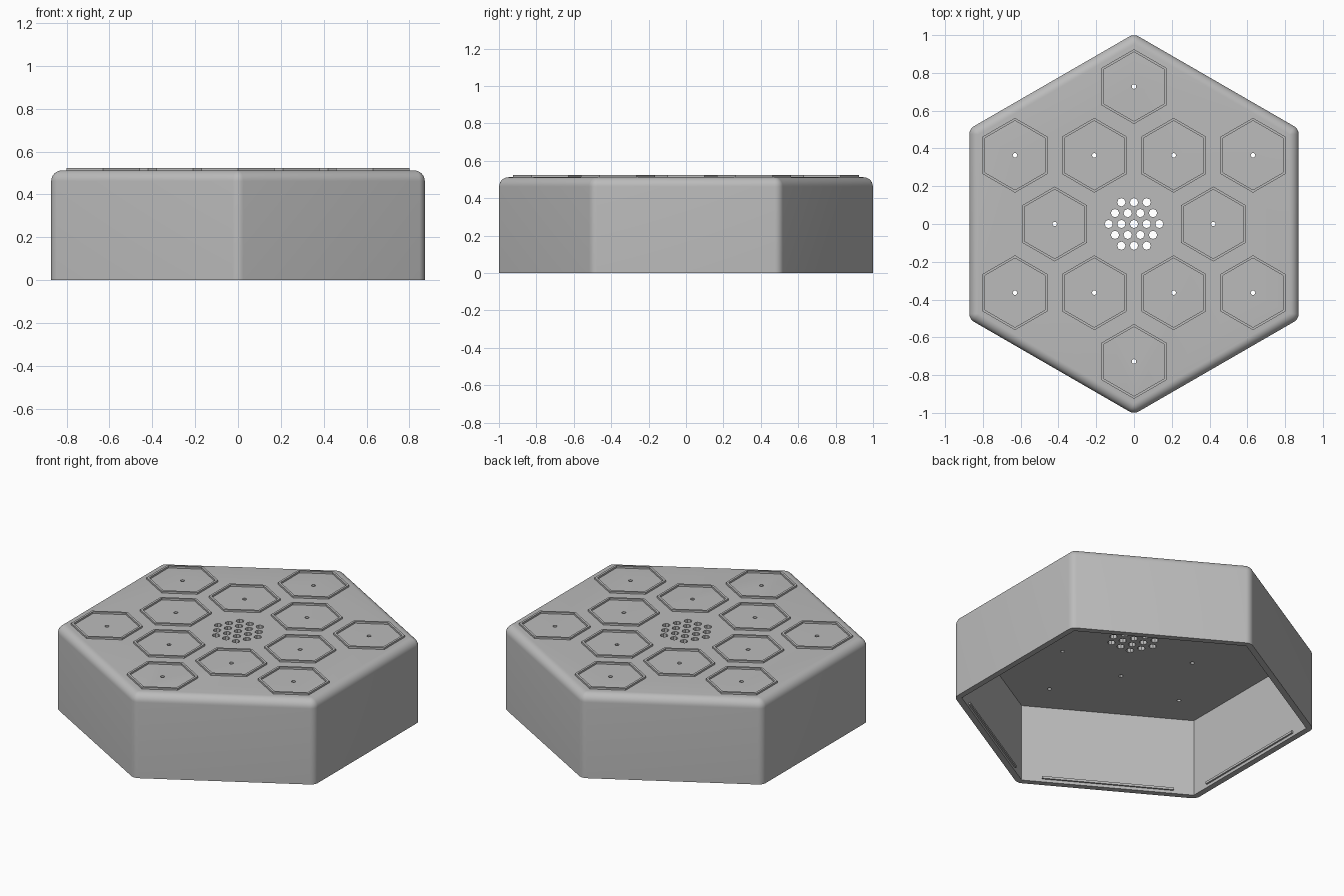
import bpy, bmesh, math
from mathutils import Vector

cube = bpy.data.objects.get("Cube")
if cube:
    bpy.data.objects.remove(cube, do_unlink=True)

# Single grey plastic
grey = bpy.data.materials.new("grey plastic")
grey.use_nodes = True
colour = (0.5, 0.5, 0.5, 1)
grey.diffuse_color = colour
grey.node_tree.nodes["Principled BSDF"].inputs["Base Color"].default_value = colour

APOTHEM, TOP, FILLET = 0.872, 0.512, 0.05
WALL, CEILING = 0.035, 0.475
PITCH = 0.42
ROW = PITCH * math.sqrt(0.75)


def ring(bm, sides, radius, z, centre=(0, 0)):
    """Polygon loop with one corner pointing along +y."""
    return [bm.verts.new((centre[0] + radius * math.sin(math.tau * i / sides),
                          centre[1] + radius * math.cos(math.tau * i / sides), z))
            for i in range(sides)]


def bridge(bm, a, b):
    for i in range(len(a)):
        j = (i + 1) % len(a)
        bm.faces.new((a[i], a[j], b[j], b[i]))


def prism(bm, sides, radius, z0, z1, centre=(0, 0)):
    low, high = ring(bm, sides, radius, z0, centre), ring(bm, sides, radius, z1, centre)
    bridge(bm, low, high)
    bm.faces.new(low)
    bm.faces.new(high)


def finish(bm, name):
    bmesh.ops.recalc_face_normals(bm, faces=bm.faces)
    mesh = bpy.data.meshes.new(name)
    bm.to_mesh(mesh)
    bm.free()
    mesh.materials.append(grey)
    obj = bpy.data.objects.new(name, mesh)
    bpy.context.collection.objects.link(obj)
    return obj


def activate(obj):
    bpy.ops.object.select_all(action='DESELECT')
    obj.select_set(True)
    bpy.context.view_layer.objects.active = obj


def cut(obj, cutter):
    activate(obj)
    mod = obj.modifiers.new("cut", 'BOOLEAN')
    mod.operation, mod.solver, mod.object = 'DIFFERENCE', 'EXACT', cutter
    bpy.ops.object.modifier_apply(modifier=mod.name)
    bpy.data.objects.remove(cutter, do_unlink=True)


# Housing: hexagon with rounded corners and a rounded top edge
def rounded_loop(bm, offset, z):
    core = (APOTHEM - FILLET) / math.cos(math.pi / 6)
    loop = []
    for corner in range(6):
        a = math.tau * corner / 6
        for step in range(7):
            t = a + math.radians(-30 + 10 * step)
            loop.append(bm.verts.new((core * math.sin(a) + offset * math.sin(t),
                                      core * math.cos(a) + offset * math.cos(t), z)))
    return loop


bm = bmesh.new()
loops = [rounded_loop(bm, FILLET, 0)]
for k in range(9):
    a = math.pi / 2 * k / 8
    loops.append(rounded_loop(bm, FILLET * math.cos(a), TOP - FILLET + FILLET * math.sin(a)))
for low, high in zip(loops, loops[1:]):
    bridge(bm, low, high)
bm.faces.new(loops[0])
bm.faces.new(loops[-1])
bmesh.ops.remove_doubles(bm, verts=bm.verts, dist=1e-5)
housing = finish(bm, "housing")

# Hollow underside
inner = APOTHEM - WALL
bm = bmesh.new()
prism(bm, 6, inner / math.cos(math.pi / 6), -0.1, CEILING)
cut(housing, finish(bm, "cavity_cutter"))

# Button positions: hexagonal grid around the central grille
buttons = [(0, s * 2 * ROW) for s in (-1, 1)]
buttons += [(s * PITCH, 0) for s in (-1, 1)]
buttons += [((i - 1.5) * PITCH, s * ROW) for s in (-1, 1) for i in range(4)]

# Pin holes under the buttons and the grille of holes in the middle
bm = bmesh.new()
for c in buttons:
    prism(bm, 12, 0.012, CEILING - 0.1, TOP + 0.1, c)
for row in range(-2, 3):
    count = 5 - abs(row)
    for i in range(count):
        c = ((i - (count - 1) / 2) * 0.067, row * 0.0575)
        prism(bm, 8, 0.022, CEILING - 0.1, TOP + 0.1, c)
cut(housing, finish(bm, "hole_cutter"))
activate(housing)
bpy.ops.object.shade_smooth_by_angle(angle=math.radians(30))

# Raised hexagonal rims around the buttons
bm = bmesh.new()
for c in buttons:
    section = [ring(bm, 6, r, z, c) for r, z in
               ((0.198, TOP - 0.005), (0.198, 0.523), (0.183, 0.523), (0.183, TOP - 0.005))]
    for a, b in zip(section, section[1:] + section[:1]):
        bridge(bm, a, b)
finish(bm, "button_rims")

# Thin snap ridges inside the lower edge of each wall
bm = bmesh.new()
for i in range(6):
    a = math.tau * i / 6
    out, along = Vector((math.cos(a), math.sin(a), 0)), Vector((-math.sin(a), math.cos(a), 0))
    bar = bmesh.ops.create_cube(bm, size=1)["verts"]
    for v in bar:
        p = v.co.copy()
        v.co = out * (inner + p.x * 0.02) + along * (p.y * 0.74) + Vector((0, 0, 0.025 + p.z * 0.014))
finish(bm, "snap_ridges")
